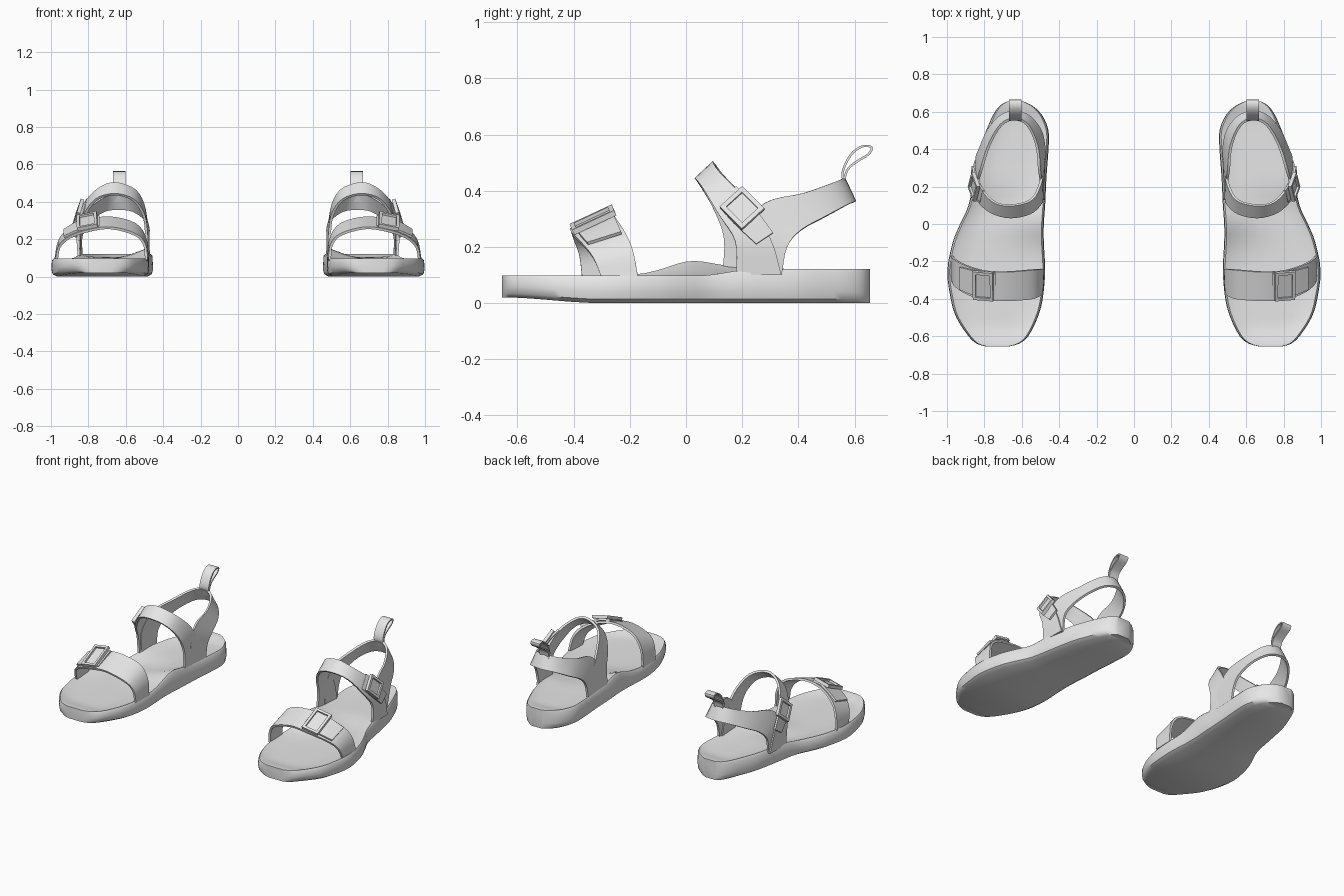
import bpy, bmesh, math
from mathutils import Vector

cube = bpy.data.objects.get("Cube")
if cube:
    bpy.data.objects.remove(cube, do_unlink=True)

grey = bpy.data.materials.new("plain_grey")
grey.use_nodes = True
grey.diffuse_color = (0.8, 0.8, 0.8, 1)
grey.node_tree.nodes["Principled BSDF"].inputs["Base Color"].default_value = (0.8, 0.8, 0.8, 1)


def finish(name, bm, thickness=0.0, angle=35):
    """Turn a left-foot part into a mirrored pair."""
    bmesh.ops.recalc_face_normals(bm, faces=bm.faces)
    mesh = bpy.data.meshes.new(name)
    bm.to_mesh(mesh)
    bm.free()
    mesh.materials.append(grey)
    ob = bpy.data.objects.new(name, mesh)
    bpy.context.collection.objects.link(ob)
    bpy.ops.object.select_all(action='DESELECT')
    ob.select_set(True)
    bpy.context.view_layer.objects.active = ob
    if thickness:
        solid = ob.modifiers.new("thickness", 'SOLIDIFY')
        solid.thickness = thickness
        solid.offset = 0
        bpy.ops.object.modifier_apply(modifier=solid.name)
    mirror = ob.modifiers.new("pair", 'MIRROR')
    mirror.use_mirror_merge = False
    bpy.ops.object.modifier_apply(modifier=mirror.name)
    bpy.ops.object.shade_smooth_by_angle(angle=math.radians(angle))
    return ob


def smooth_path(points, steps=4):
    """Catmull-Rom curve through the points."""
    pts = [Vector(p) for p in points]
    pts = [pts[0] * 2 - pts[1]] + pts + [pts[-1] * 2 - pts[-2]]
    out = []
    for a, b, c, d in zip(pts, pts[1:], pts[2:], pts[3:]):
        for i in range(steps):
            t = i / steps
            out.append(0.5 * (2 * b + (c - a) * t + (2 * a - 5 * b + 4 * c - d) * t * t
                              + (3 * b - a - 3 * c + d) * t ** 3))
    return out + [pts[-2]]


def loft(rows, closed=False):
    bm = bmesh.new()
    grid = [[bm.verts.new(p) for p in row] for row in rows]
    n = len(grid[0])
    for r, s in zip(grid, grid[1:]):
        for i in range(n if closed else n - 1):
            j = (i + 1) % n
            bm.faces.new((r[i], r[j], s[j], s[i]))
    if closed:
        bm.faces.new(grid[0])
        bm.faces.new(grid[-1])
    return bm


def ribbon(name, edge_a, edge_b, thickness=0.014):
    """Strap between two edge curves."""
    rows = [[a, a.lerp(b, 0.5), b] for a, b in zip(smooth_path(edge_a), smooth_path(edge_b))]
    return finish(name, loft(rows), thickness)


def buckle(name, center, along, across, length, width, bar=0.016, depth=0.02):
    """Rectangular frame with an open middle and a prong."""
    u = Vector(along).normalized()
    n = u.cross(Vector(across)).normalized()
    v = n.cross(u)
    c = Vector(center)
    bm = bmesh.new()
    rings = []
    for inset, h in ((0, 0), (0, depth), (bar, depth), (bar, 0)):
        rings.append([bm.verts.new(c + u * sx * (length / 2 - inset) + v * sy * (width / 2 - inset) + n * h)
                      for sx, sy in ((-1, -1), (1, -1), (1, 1), (-1, 1))])
    for r, s in zip(rings, rings[1:] + rings[:1]):
        for i in range(4):
            j = (i + 1) % 4
            bm.faces.new((r[i], r[j], s[j], s[i]))
    # inner plate carried by the frame
    bm.faces.new([bm.verts.new(c + u * sx * (length / 2 - bar) + v * sy * (width / 2 - bar) + n * depth * 0.4)
                  for sx, sy in ((-1, -1), (1, -1), (1, 1), (-1, 1))])
    return finish(name, bm, 0, 30)


# Sole: cross-sections from toe to heel (y, inner x, outer x)
stations = [(-.655, .67, .79), (-.64, .615, .84), (-.6, .565, .885), (-.5, .515, .95),
            (-.4, .488, .98), (-.25, .475, .998), (-.1, .482, .97), (0, .482, .93),
            (.1, .475, .885), (.25, .468, .855), (.4, .457, .825), (.5, .457, .79),
            (.58, .49, .755), (.63, .54, .72), (.655, .59, .68)]


def ease(t):
    t = max(0, min(1, t))
    return t * t * (3 - 2 * t)


rows = []
for y, xl, xr in smooth_path(stations, 3):
    w = xr - xl
    k = min(1, w / 0.3)
    base = 0.02 * ease((-y - 0.3) / 0.35)
    rim = 0.098 + 0.024 * ease((y - 0.05) / 0.2)
    arch = 0.052 * math.exp(-((y - 0.03) / 0.13) ** 2)
    dip = 0.018 * ease((0.655 - abs(y)) / 0.12)

    def side(x, s, top):
        return [(x + s * 0.03 * k, base), (x + s * 0.006 * k, base + 0.014), (x, base + 0.04),
                (x + s * 0.003 * k, top - 0.012), (x + s * 0.012 * k, top),
                (x + s * 0.04 * k, top - dip * 0.6)]

    inner, outer = side(xl, 1, rim + arch), side(xr, -1, rim)
    x0, z0 = inner[-1]
    x1, z1 = outer[-1]
    bed = [(x0 + (x1 - x0) * t, rim + arch * (1 - t) ** 2 - dip) for t in (.2, .4, .6, .8)]
    rows.append([(x, y, z) for x, z in inner + bed + outer[::-1]])
finish("sole", loft(rows, True), 0, 45)

# Toe strap
ribbon("toe_strap",
       [(.49, -.37, .09), (.50, -.38, .17), (.55, -.40, .225), (.68, -.41, .26),
        (.80, -.405, .245), (.90, -.37, .21), (.955, -.33, .16), (.97, -.30, .09)],
       [(.485, -.24, .09), (.495, -.24, .2), (.55, -.245, .28), (.68, -.255, .315),
        (.80, -.25, .30), (.90, -.22, .255), (.955, -.19, .19), (.975, -.17, .09)])
ribbon("toe_strap_end",
       [(.74, -.395, .268), (.80, -.39, .262), (.87, -.375, .24), (.93, -.35, .212)],
       [(.74, -.265, .322), (.80, -.26, .315), (.87, -.245, .285), (.93, -.23, .25)], 0.012)
buckle("toe_buckle", (.805, -.327, .288), (1, .08, -.2), (0, .16, .075), .11, .165)

# Instep strap, from the inner side panel over to the outer one
ribbon("instep_strap",
       [(.485, .13, .1), (.49, .135, .23), (.505, .10, .33), (.56, .055, .41), (.66, .035, .44),
        (.76, .06, .41), (.83, .12, .31), (.855, .175, .22), (.85, .18, .1)],
       [(.485, .33, .1), (.49, .30, .22), (.50, .22, .36), (.55, .13, .46), (.66, .10, .50),
        (.75, .12, .465), (.82, .20, .38), (.85, .30, .23), (.845, .34, .1)])
ribbon("instep_strap_end",
       [(.82, .115, .345), (.855, .17, .285), (.868, .25, .21)],
       [(.805, .18, .415), (.845, .24, .345), (.862, .31, .25)], 0.012)
buckle("instep_buckle", (.846, .2, .335), (.25, .7, -.7), (-.2, .7, .7), .115, .11)

# Heel strap, rising from both side panels around the back
upper = [(.487, .2, .1), (.49, .2, .25), (.505, .28, .355), (.52, .42, .39), (.57, .53, .43)]
lower = [(.478, .34, .1), (.48, .36, .2), (.48, .41, .26), (.50, .50, .31), (.56, .575, .35)]


def around(edge, back, outer_xs):
    return edge + [back] + [(x, y, z) for x, (_, y, z) in zip(outer_xs, edge[::-1])]


ribbon("heel_strap",
       around(upper, (.64, .56, .445), (.71, .775, .82, .847, .848)),
       around(lower, (.64, .60, .36), (.715, .78, .82, .84, .836)))

# Pull loop at the back of the heel
loop = [(.575, .40), (.557, .46), (.585, .525), (.625, .557), (.66, .555),
        (.65, .53), (.61, .505), (.575, .475), (.562, .43)]
ribbon("heel_loop", [(.602, y, z) for y, z in loop], [(.668, y, z) for y, z in loop], 0.008)
